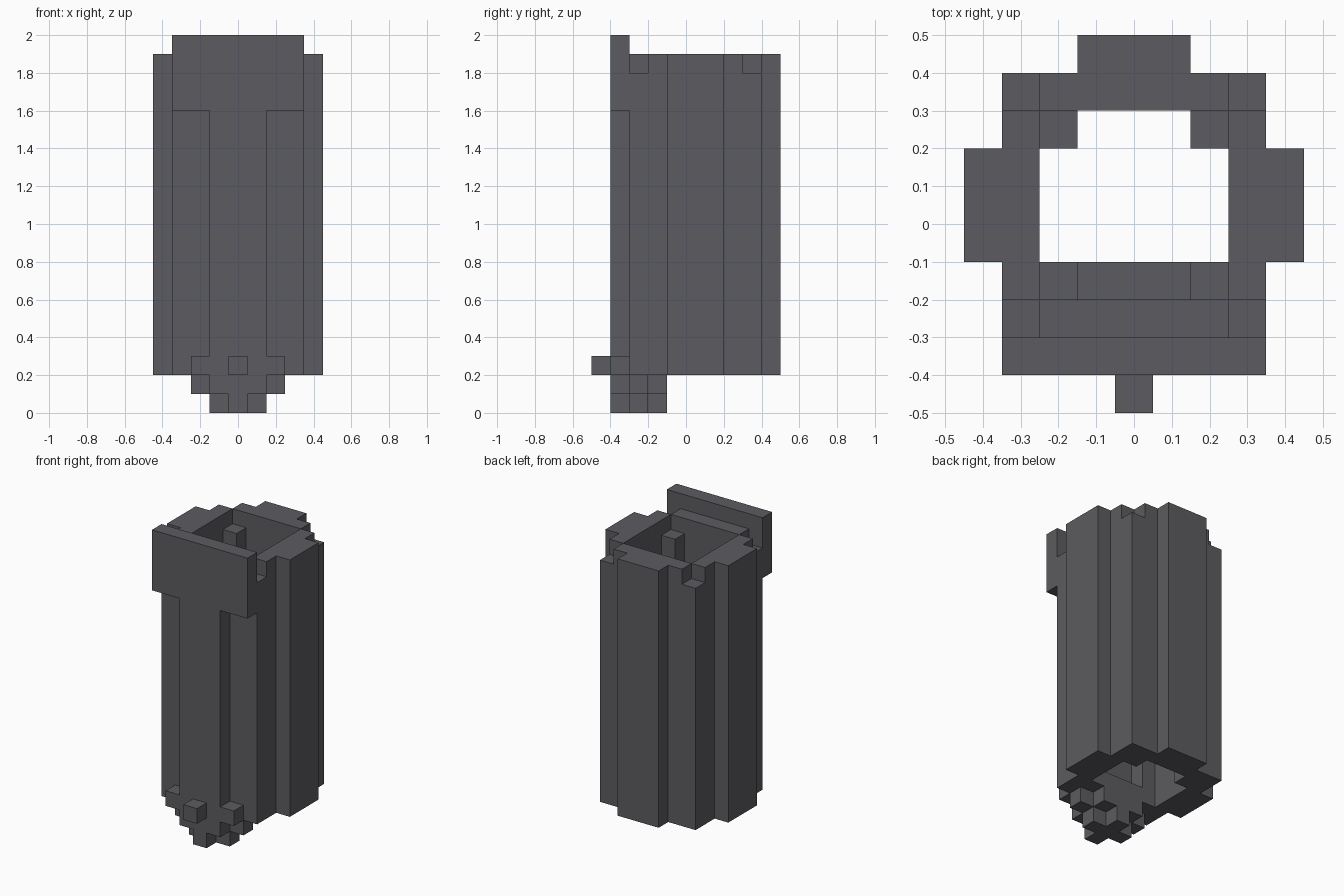
import bpy
import bmesh
from mathutils import Vector

if "Cube" in bpy.data.objects:
    bpy.data.objects.remove(bpy.data.objects["Cube"])

U = 0.1  # size of one block

grey = bpy.data.materials.new("dark grey")
grey.diffuse_color = (0.107, 0.105, 0.117, 1.0)
grey.use_nodes = True
grey.node_tree.nodes["Principled BSDF"].inputs["Base Color"].default_value = grey.diffuse_color


def block(x0, x1, y0, y1, z0, z1):
    """Set of unit cells, limits inclusive."""
    return {(x, y, z) for x in range(x0, x1 + 1)
            for y in range(y0, y1 + 1) for z in range(z0, z1 + 1)}


def mirrored(cells):
    return cells | {(-x, y, z) for x, y, z in cells}


# Hollow barrel with clipped top corners
barrel = block(-3, 3, -3, 3, 2, 18) - block(-2, 2, -2, 2, 2, 18)
for y in (-3, 3):
    barrel -= mirrored(block(3, 3, y, y, 18, 18))

# Posts in the four inner corners, one block below the rim
posts = mirrored(block(2, 2, -2, -2, 2, 17) | block(2, 2, 2, 2, 2, 17))

# Ribs on the outside
side_ribs = mirrored(block(4, 4, -1, 1, 2, 18))
back_rib = block(-1, 1, 4, 4, 2, 18)
front_rib = block(-1, 1, -4, -4, 2, 15)

# Upright plate at the top of the front
front_plate = block(-3, 3, -4, -4, 16, 19)

# Rounded foot in stepped layers, with a small knob
foot = (block(-1, 1, -3, -3, 0, 0) | block(0, 0, -4, -2, 0, 0)
        | block(-1, 1, -4, -2, 1, 1) | block(-2, 2, -3, -3, 1, 1)
        | block(-2, 2, -4, -2, 2, 2))
knob = block(0, 0, -5, -5, 2, 2)

parts = {"barrel": barrel, "inner_posts": posts, "side_ribs": side_ribs,
         "back_rib": back_rib, "front_rib": front_rib,
         "front_plate": front_plate, "foot": foot, "knob": knob}
solid = set().union(*parts.values())


def build(name, cells):
    """Skin the cells, leaving out faces that touch any other block."""
    bm = bmesh.new()
    verts = {}
    for c in cells:
        for axis in range(3):
            for sign in (-1, 1):
                n = list(c)
                n[axis] += sign
                if tuple(n) in solid:
                    continue
                a, b = (axis + 1) % 3, (axis + 2) % 3
                quad = []
                for da, db in ((0, 0), (1, 0), (1, 1), (0, 1))[::sign]:
                    p = list(c)
                    p[axis] += (sign + 1) // 2
                    p[a] += da
                    p[b] += db
                    key = tuple(p)
                    if key not in verts:
                        verts[key] = bm.verts.new(
                            Vector((p[0] - 0.5, p[1], p[2])) * U)
                    quad.append(verts[key])
                bm.faces.new(quad)
    # Merge the flat areas
    bmesh.ops.dissolve_limit(bm, angle_limit=0.01, verts=bm.verts[:],
                             edges=bm.edges[:])
    mesh = bpy.data.meshes.new(name)
    bm.to_mesh(mesh)
    bm.free()
    mesh.materials.append(grey)
    bpy.context.collection.objects.link(bpy.data.objects.new(name, mesh))


used = set()
for part_name, part_cells in parts.items():
    build(part_name, part_cells - used)
    used |= part_cells
